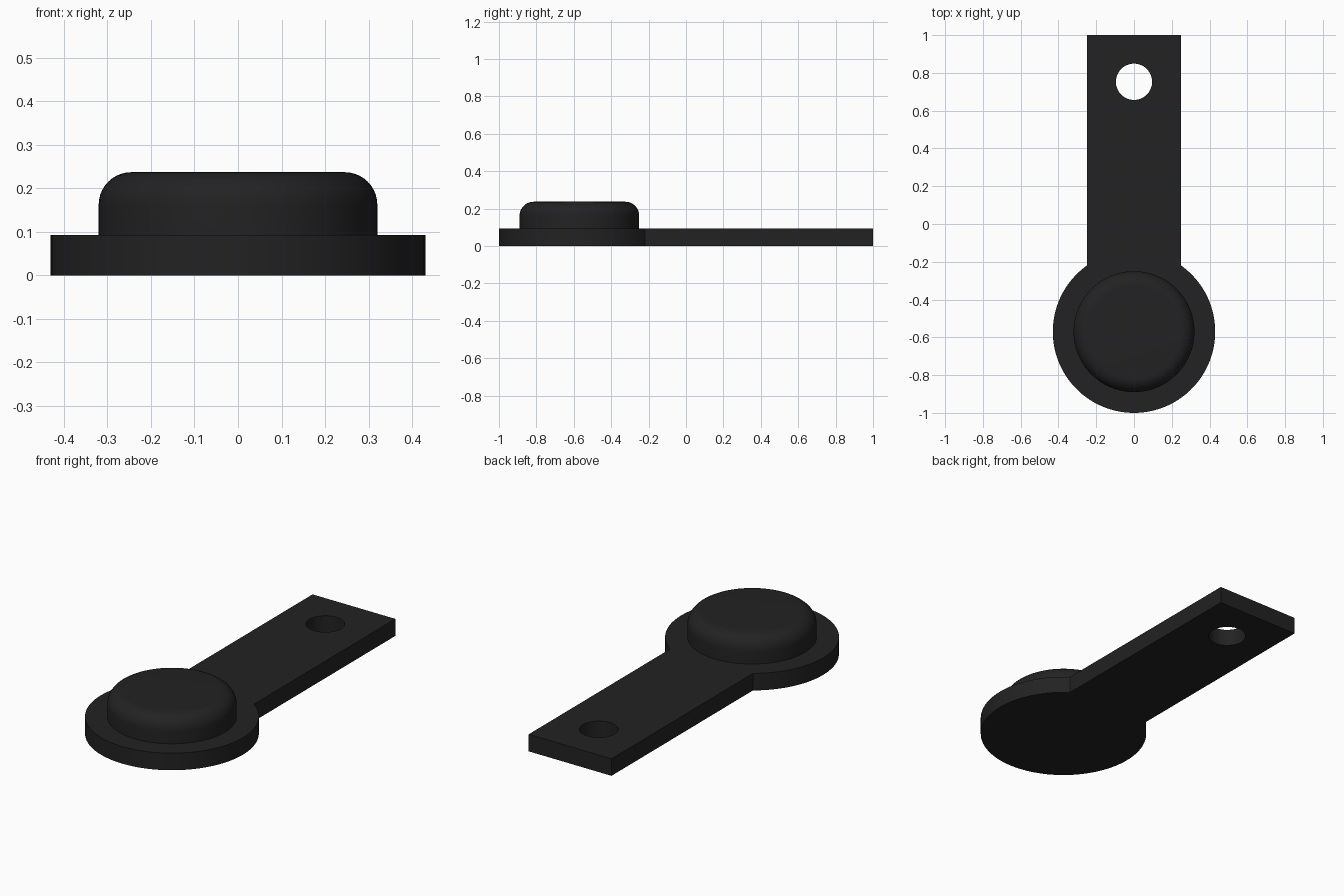
import bpy, bmesh, math

if "Cube" in bpy.data.objects:
    bpy.data.objects.remove(bpy.data.objects["Cube"])

R_DISC, R_BUTTON, R_HOLE = 0.43, 0.32, 0.096
Y_DISC, Y_HOLE, HALF_W = -0.57, 0.753, 0.25
T, TOP, FILLET = 0.093, 0.237, 0.075

black = bpy.data.materials.new("black")
black.diffuse_color = (0.016, 0.016, 0.016, 1)
black.use_nodes = True
black.node_tree.nodes["Principled BSDF"].inputs["Base Color"].default_value = black.diffuse_color


def arc(cy, r, a0, a1, n):
    """n + 1 points along an arc centred on x = 0."""
    return [(r * math.cos(a0 + (a1 - a0) * i / n),
             cy + r * math.sin(a0 + (a1 - a0) * i / n)) for i in range(n + 1)]


def finish(bm, name):
    bmesh.ops.recalc_face_normals(bm, faces=bm.faces[:])
    mesh = bpy.data.meshes.new(name)
    bm.to_mesh(mesh)
    bm.free()
    mesh.materials.append(black)
    obj = bpy.data.objects.new(name, mesh)
    bpy.context.collection.objects.link(obj)
    bpy.ops.object.select_all(action='DESELECT')
    obj.select_set(True)
    bpy.context.view_layer.objects.active = obj
    bpy.ops.object.shade_smooth_by_angle(angle=math.radians(30))


# Tag plate: round end joined to a straight tongue, with a through hole
neck = math.acos(HALF_W / R_DISC)
outline = arc(Y_DISC, R_DISC, math.pi - neck, 2 * math.pi + neck, 80)
outline += [(HALF_W, 1.0), (-HALF_W, 1.0)]
hole = arc(Y_HOLE, R_HOLE, 0, 2 * math.pi, 48)[:-1]
bm = bmesh.new()
edges = []
for loop in (outline, hole):
    vs = [bm.verts.new((x, y, 0)) for x, y in loop]
    edges += [bm.edges.new((vs[i - 1], vs[i])) for i in range(len(vs))]
bmesh.ops.triangle_fill(bm, edges=edges, use_beauty=True, normal=(0, 0, 1))
ext = bmesh.ops.extrude_face_region(bm, geom=bm.faces[:], use_keep_orig=True)
bmesh.ops.translate(bm, vec=(0, 0, T),
                    verts=[v for v in ext["geom"] if isinstance(v, bmesh.types.BMVert)])
finish(bm, "tag_plate")

# Button: rounded-edge profile turned about the centre of the round end
profile = [(R_BUTTON, T)]
for i in range(11):
    a = math.pi / 2 * i / 10
    profile.append((R_BUTTON - FILLET + FILLET * math.cos(a),
                    TOP - FILLET + FILLET * math.sin(a)))
bm = bmesh.new()
rings = [[bm.verts.new((x, y, z)) for x, y in arc(Y_DISC, r, 0, 2 * math.pi, 96)[:-1]]
         for r, z in profile]
for lo, hi in zip(rings, rings[1:]):
    for i in range(96):
        bm.faces.new((lo[i - 1], lo[i], hi[i], hi[i - 1]))
bm.faces.new(rings[-1])
finish(bm, "button")
